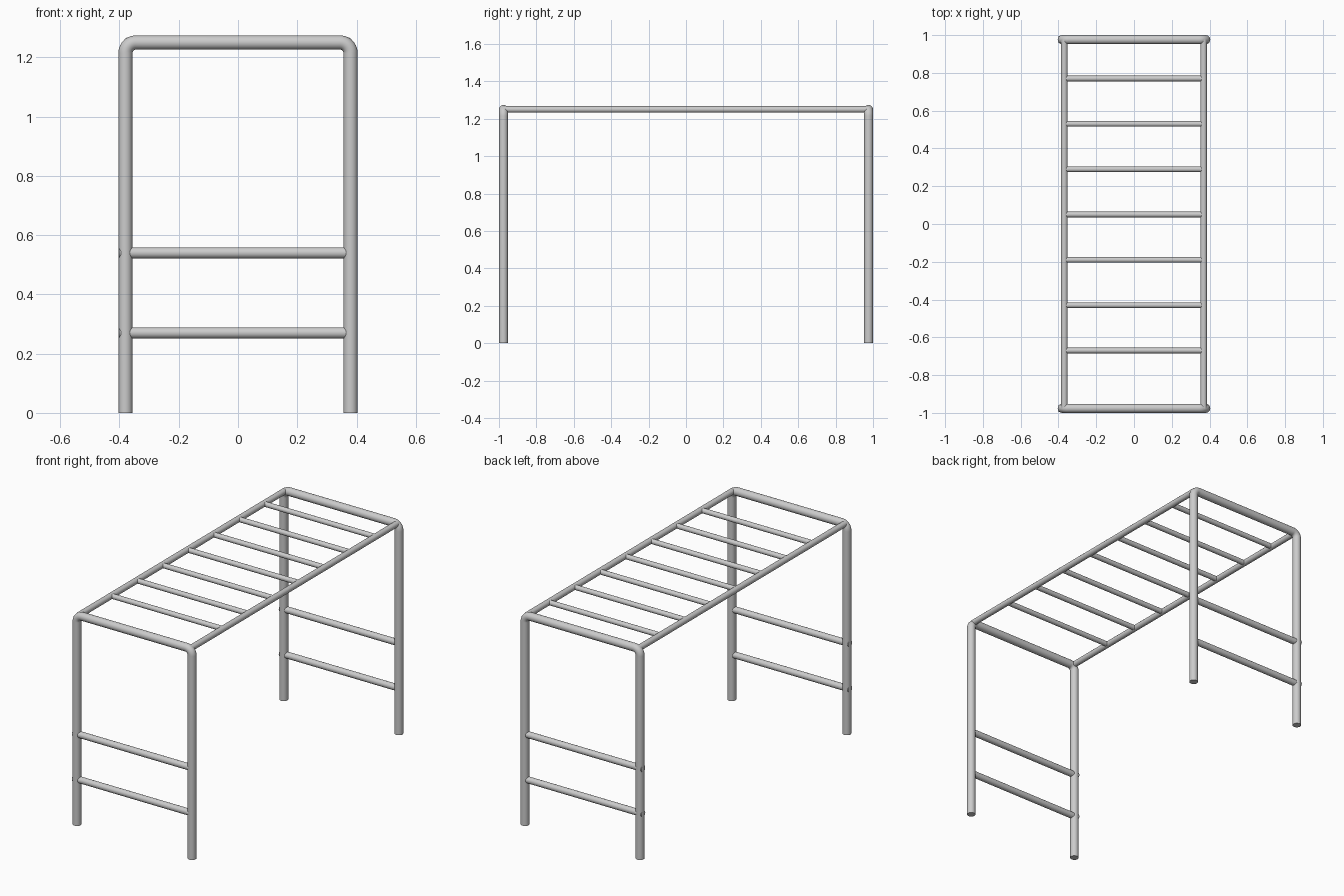
import bpy
import math

if "Cube" in bpy.data.objects:
    bpy.data.objects.remove(bpy.data.objects["Cube"])

LEG_X, LEG_Y, TOP_Z = 0.38, 0.976, 1.25   # centre lines of the end frames
BEND = 0.036                              # bend radius of the frame corners


def tube(name, points, radius):
    """Sweep a round, capped pipe along a path of points."""
    curve = bpy.data.curves.new(name, 'CURVE')
    curve.dimensions = '3D'
    curve.bevel_depth = radius
    curve.bevel_resolution = 8
    curve.use_fill_caps = True
    spline = curve.splines.new('POLY')
    spline.points.add(len(points) - 1)
    for p, co in zip(spline.points, points):
        p.co = (*co, 1)
    obj = bpy.data.objects.new(name, curve)
    bpy.context.collection.objects.link(obj)
    bpy.ops.object.select_all(action='DESELECT')
    obj.select_set(True)
    bpy.context.view_layer.objects.active = obj
    bpy.ops.object.convert(target='MESH')
    bpy.ops.object.shade_smooth_by_angle(angle=math.radians(40))
    return obj


def corner(cx, cz, start, y, steps=10):
    """Quarter bend, running clockwise seen from the front."""
    angles = [math.radians(start - 90 * i / steps) for i in range(steps + 1)]
    return [(cx + BEND * math.cos(a), y, cz + BEND * math.sin(a)) for a in angles]


# End frames: two legs and a top bar bent from one pipe, with two ladder rungs
for label, y in (("front", -LEG_Y), ("back", LEG_Y)):
    cx, cz = LEG_X - BEND, TOP_Z - BEND
    path = [(-LEG_X, y, 0)] + corner(-cx, cz, 180, y) + corner(cx, cz, 90, y) + [(LEG_X, y, 0)]
    tube(f"{label}_frame", path, 0.024)
    for i, z in enumerate((0.27, 0.54)):
        # rungs poke slightly into the outer wall of the left leg
        tube(f"{label}_step_{i + 1}", [(-0.401, y, z), (0.375, y, z)], 0.019)

# Long side rails
for label, x in (("left", -0.369), ("right", 0.369)):
    tube(f"{label}_rail", [(x, -LEG_Y, TOP_Z), (x, LEG_Y, TOP_Z)], 0.0175)

# Overhead rungs
for i in range(7):
    y = -0.67 + 0.24 * i
    tube(f"overhead_rung_{i + 1}", [(-0.365, y, TOP_Z), (0.365, y, TOP_Z)], 0.015)
